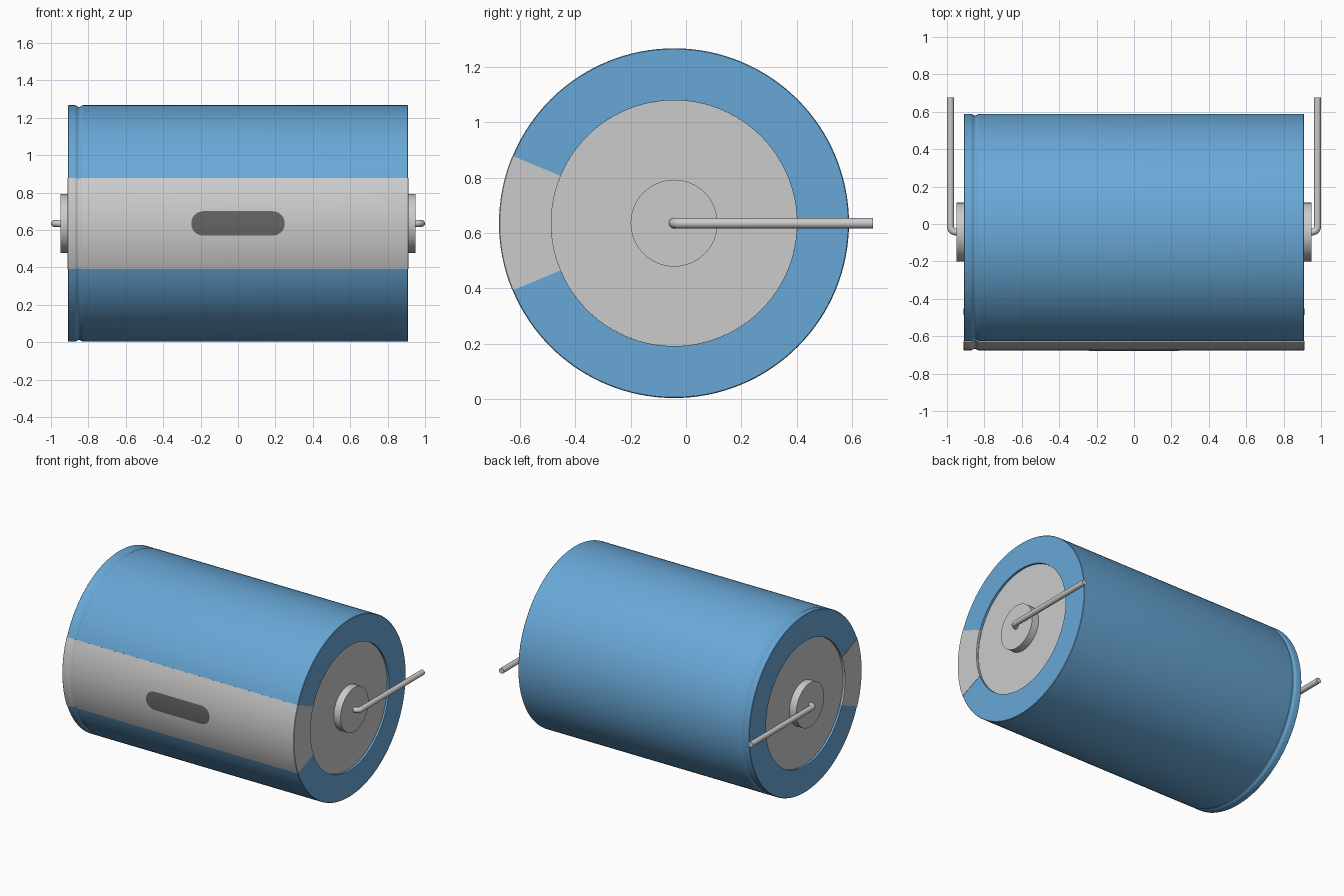
import bpy, bmesh
from math import sin, cos, pi, sqrt, radians

if "Cube" in bpy.data.objects:
    bpy.data.objects.remove(bpy.data.objects["Cube"])

CY, CZ, R = -0.043, 0.635, 0.632   # cylinder axis (along x) and radius
DISC_R, END, RECESS = 0.444, 0.91, 0.895
HALF = radians(22.6)               # half angle of the pale stripe


def material(name, color):
    m = bpy.data.materials.new(name)
    m.diffuse_color = (*color, 1)
    m.use_nodes = True
    m.node_tree.nodes["Principled BSDF"].inputs["Base Color"].default_value = m.diffuse_color
    return m


def finish(name, bm, mat=None):
    bmesh.ops.remove_doubles(bm, verts=bm.verts, dist=1e-5)
    bmesh.ops.recalc_face_normals(bm, faces=bm.faces)
    me = bpy.data.meshes.new(name)
    bm.to_mesh(me)
    bm.free()
    ob = bpy.data.objects.new(name, me)
    bpy.context.collection.objects.link(ob)
    if mat:
        me.materials.append(mat)
    bpy.ops.object.select_all(action='DESELECT')
    bpy.context.view_layer.objects.active = ob
    ob.select_set(True)
    bpy.ops.object.shade_smooth_by_angle(angle=radians(30))
    return ob


def point(x, r, a):
    # angle 0 faces the front (-y)
    return (x, CY - r * cos(a), CZ + r * sin(a))


def revolve(name, profile, a0, a1, n, mat=None):
    bm = bmesh.new()
    rows = [[bm.verts.new(point(x, r, a0 + (a1 - a0) * i / n)) for x, r in profile]
            for i in range(n + 1)]
    for p, q in zip(rows, rows[1:]):
        for j in range(len(profile) - 1):
            bm.faces.new((p[j], p[j + 1], q[j + 1], q[j]))
    return finish(name, bm, mat)


blue = material("sleeve_blue", (0.14, 0.39, 0.68))
dark = material("mark_dark", (0.13, 0.13, 0.13))

# Sleeve profile: recessed lip, end ring, crimp groove, long wall, end ring, lip
groove = [(-0.85 + 0.022 * t / 5, R - 0.009 * (1 + cos(pi * t / 5)) / 2)
          for t in range(-5, 6)]
skin = ([(-RECESS, DISC_R), (-END, DISC_R), (-END, R - 0.003), (-END + 0.003, R)]
        + groove + [(END - 0.003, R), (END, R - 0.003), (END, DISC_R), (RECESS, DISC_R)])
revolve("blue_sleeve", skin, HALF, 2 * pi - HALF, 112, blue)
stripe = [(x + (0.002 if x > 0 else -0.002), r + (0.001 if r > 0.5 else 0)) for x, r in skin]
revolve("polarity_stripe", stripe, -HALF, HALF, 16)

# Dark rounded mark lying on the stripe
bm = bmesh.new()
cap, rows = 0.065, []
xs = [-0.185 - cap * cos(pi / 2 * i / 10) for i in range(11)]
for x in xs + [-v for v in reversed(xs)]:
    d = max(0, abs(x) - 0.185)
    h = sqrt(max(0, cap ** 2 - d ** 2)) / R
    rows.append([bm.verts.new(point(x, R + 0.0035, h * k / 4)) for k in range(-4, 5)])
for p, q in zip(rows, rows[1:]):
    for j in range(8):
        bm.faces.new((p[j], q[j], q[j + 1], p[j + 1]))
bmesh.ops.dissolve_degenerate(bm, dist=1e-6, edges=bm.edges)
finish("stripe_mark", bm, dark)

for side, s in (("left", -1), ("right", 1)):
    # Recessed end disc and terminal plug
    revolve(side + "_end_disc", [(s * RECESS, 0), (s * RECESS, DISC_R)], 0, 2 * pi, 96)
    revolve(side + "_terminal",
            [(s * 0.948, 0), (s * 0.948, 0.157), (s * RECESS, 0.157)], 0, 2 * pi, 64)

    # Bent wire lead
    b = 0.03
    path = [(0.93, CY)]
    path += [(0.951 + b * sin(pi / 2 * i / 8), CY + b - b * cos(pi / 2 * i / 8))
             for i in range(9)] + [(0.981, 0.675)]
    cu = bpy.data.curves.new(side + "_lead", 'CURVE')
    cu.dimensions = '3D'
    cu.bevel_depth = 0.019
    cu.bevel_resolution = 6
    cu.use_fill_caps = True
    sp = cu.splines.new('POLY')
    sp.points.add(len(path) - 1)
    for p, (x, y) in zip(sp.points, path):
        p.co = (s * x, y, CZ, 1)
    lead = bpy.data.objects.new(side + "_lead", cu)
    bpy.context.collection.objects.link(lead)
    bpy.ops.object.select_all(action='DESELECT')
    bpy.context.view_layer.objects.active = lead
    lead.select_set(True)
    bpy.ops.object.convert(target='MESH')
    bpy.ops.object.shade_smooth_by_angle(angle=radians(40))
